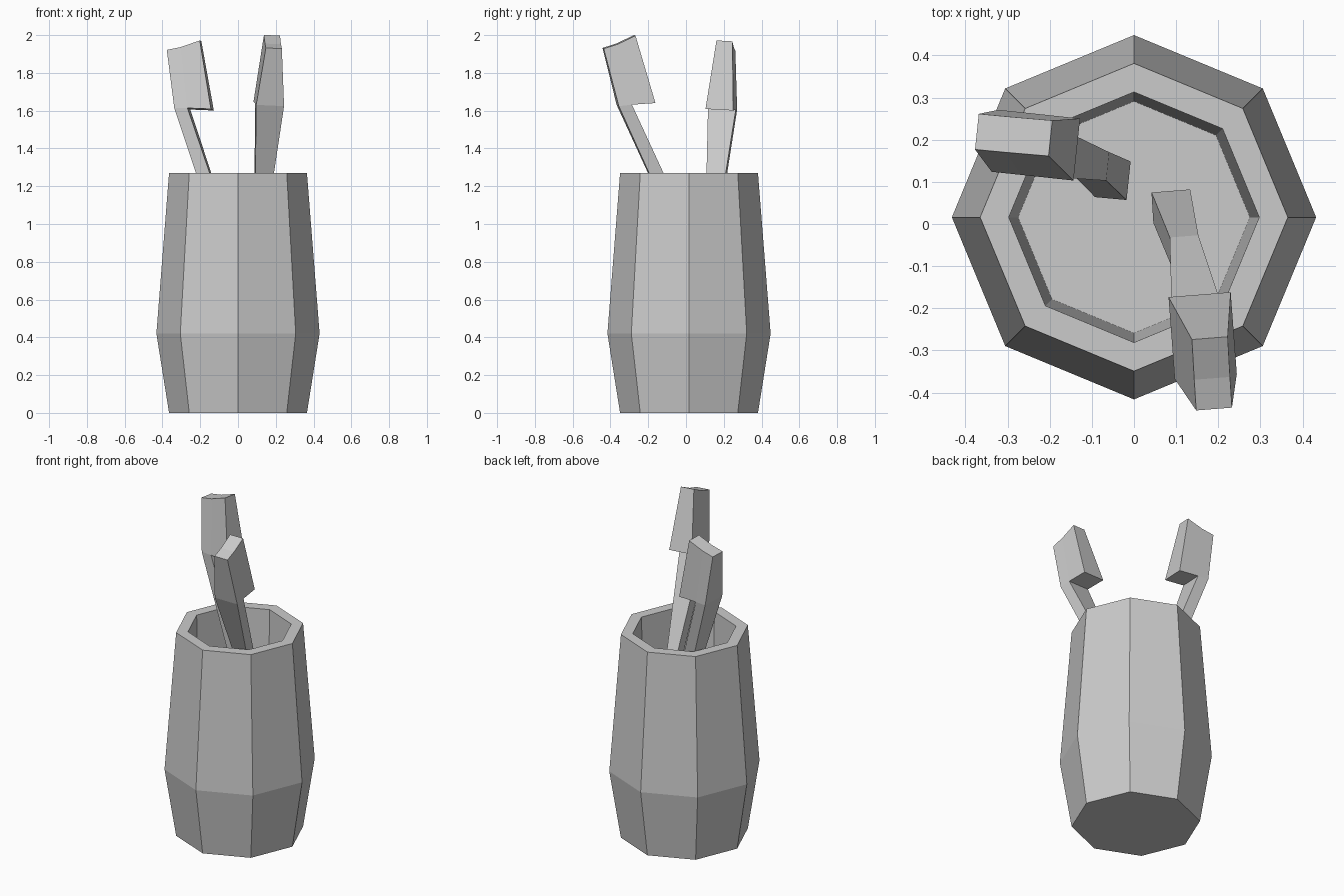
import bpy, math
from mathutils import Matrix, Vector

if "Cube" in bpy.data.objects:
    bpy.data.objects.remove(bpy.data.objects["Cube"])


def loft(name, rings, matrix=Matrix()):
    """Bridge equal-sized rings in order and cap both ends."""
    n = len(rings[0])
    verts = [matrix @ Vector(p) for ring in rings for p in ring]
    faces = [tuple(range(n))[::-1]]
    for r in range(len(rings) - 1):
        for i in range(n):
            j = (i + 1) % n
            faces.append((r * n + i, r * n + j, (r + 1) * n + j, (r + 1) * n + i))
    last = (len(rings) - 1) * n
    faces.append(tuple(range(last, last + n)))
    mesh = bpy.data.meshes.new(name)
    mesh.from_pydata(verts, [], faces)
    mesh.update()
    obj = bpy.data.objects.new(name, mesh)
    bpy.context.collection.objects.link(obj)
    return obj


def octagon(radius, z):
    return [(radius * math.cos(i * math.pi / 4),
             radius * math.sin(i * math.pi / 4) + 0.016, z) for i in range(8)]


# Cup: outer wall, rim, inner wall and floor
loft("cup", [octagon(r, z) for r, z in
             [(0.365, 0), (0.432, 0.42), (0.365, 1.27), (0.297, 1.27), (0.275, 0.46)]])


# Toothbrush section: back point, front point (depth, height) and width,
# measured from the front of the neck just under the bristles
def section(back, front, width):
    h = width / 2
    return [(back[0], -h, back[1]), (front[0], -h, front[1]),
            (front[0], h, front[1]), (back[0], h, back[1])]


HANDLE = [section((0.18, -1.13), (0.255, -1.11), 0.092),
          section((0.13, -0.60), (0.202, -0.59), 0.068),
          section((-0.07, 0.0), (0.0, 0.0), 0.148),
          section((-0.115, 0.31), (-0.04, 0.325), 0.085)]
BRISTLES = [section((0.0, 0.0), (0.125, -0.005), 0.148),
            section((-0.04, 0.325), (0.06, 0.36), 0.085)]

# Two brushes: neck position, yaw in degrees, sideways roll, extra tilt
for side, pos, yaw, roll, tilt in [
        ("left", (-0.26, 0.19, 1.61), -6, -0.055, 0.0),
        ("right", (0.165, -0.292, 1.635), 94.5, 0.045, 0.11)]:
    m = (Matrix.Translation(pos) @ Matrix.Rotation(math.radians(yaw), 4, 'Z')
         @ Matrix.Rotation(roll, 4, 'X') @ Matrix.Rotation(-tilt, 4, 'Y'))
    loft(side + "_brush_handle", HANDLE, m)
    loft(side + "_brush_bristles", BRISTLES, m)
